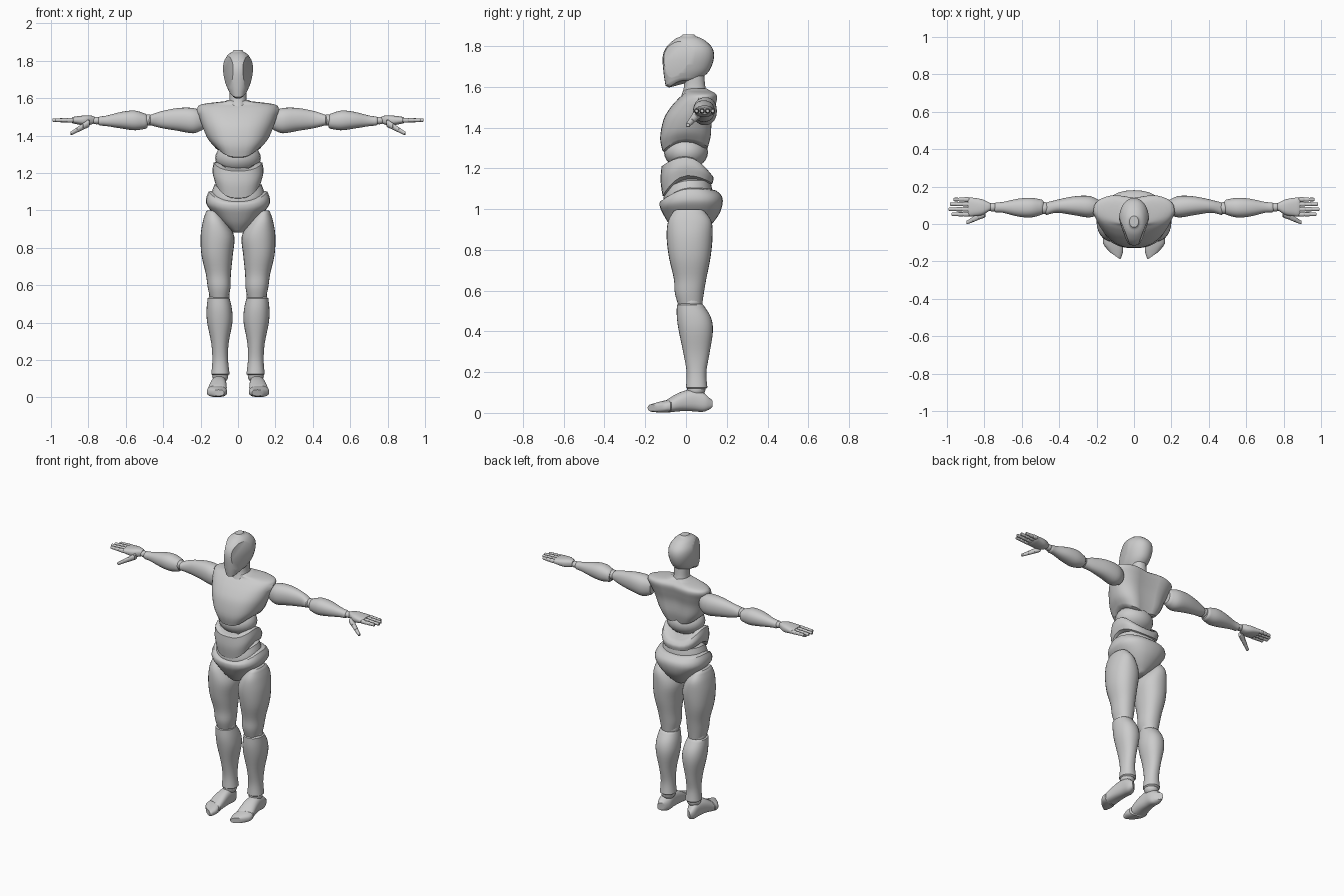
import bpy
import bmesh
import math
from mathutils import Vector

default_cube = bpy.data.objects.get("Cube")
if default_cube:
    bpy.data.objects.remove(default_cube)

grey = bpy.data.materials.new("light_grey")
grey.use_nodes = True
grey.diffuse_color = (0.6, 0.6, 0.6, 1)
grey.node_tree.nodes["Principled BSDF"].inputs["Base Color"].default_value = grey.diffuse_color

SIDES = 28
STEPS = 4
parts = []


def finish(name, bm):
    bmesh.ops.recalc_face_normals(bm, faces=bm.faces)
    mesh = bpy.data.meshes.new(name)
    bm.to_mesh(mesh)
    bm.free()
    mesh.materials.append(grey)
    obj = bpy.data.objects.new(name, mesh)
    bpy.context.collection.objects.link(obj)
    parts.append(obj)


def spline(rings):
    """Smoothly interpolate the given section rings."""
    rings = [Vector(tuple(r) + (0,) * (7 - len(r))) for r in rings]
    out = []
    for i in range(len(rings) - 1):
        b, c = rings[i], rings[i + 1]
        a = rings[i - 1] if i else b
        d = rings[i + 2] if i + 2 < len(rings) else c
        for k in range(STEPS):
            t = k / STEPS
            out.append(b + ((c - a) + ((a * 2 - b * 5 + c * 4 - d)
                       + (b * 3 - a - c * 3 + d) * t) * t) * (t / 2))
    return out + [rings[-1]]


def rounded(ring, offset):
    """Smaller copy of an end ring, pushed outward for a soft rim."""
    t, u0, u1, v0, v1, df, db = ring
    du, dv = (u1 - u0) * 0.1, (v1 - v0) * 0.1
    return Vector((t + offset, u0 + du, u1 - du, v0 + dv, v1 - dv, df, db))


def loft(name, axis, rings, power=2.2, taper=0, rim=0.008, side=1, slant=0, cuts=(), groove=0):
    """Ring: position, u min, u max, v min, v max, drop at front, drop at back."""
    rings = spline(rings)
    sign = 1 if rings[-1][0] > rings[0][0] else -1
    rings = [rounded(rings[0], -sign * rim)] + rings + [rounded(rings[-1], sign * rim)]
    bm = bmesh.new()
    loops = []
    for t, u0, u1, v0, v1, df, db in rings:
        loop = []
        for i in range(SIDES):
            a = math.tau * i / SIDES
            c, s = math.cos(a), math.sin(a)
            p = math.copysign(abs(c) ** (2 / power), c)
            q = math.copysign(abs(s) ** (2 / power), s)
            u = (u0 + u1) / 2 + p * (u1 - u0) / 2 * (1 + taper * min(q, 0))
            v = (v0 + v1) / 2 + q * (v1 - v0) / 2
            if q > 0:
                v -= groove * q * max(0, 1 - abs(p) * 2)
            w = t - (df if s < 0 else db) * abs(s) ** 1.5 + slant * p
            co = {"x": (w, u, v), "y": (u, w, v), "z": (u, v, w)}[axis]
            loop.append(bm.verts.new((co[0] * side, co[1], co[2])))
        loops.append(loop)
    for lo, hi in zip(loops, loops[1:]):
        for i in range(SIDES):
            j = (i + 1) % SIDES
            bm.faces.new((lo[i], lo[j], hi[j], hi[i]))
    bm.faces.new(loops[0])
    bm.faces.new(loops[-1])
    # flat facets sliced off the form
    for point, normal in cuts:
        geom = bm.verts[:] + bm.edges[:] + bm.faces[:]
        cut = bmesh.ops.bisect_plane(bm, geom=geom, plane_co=point, plane_no=normal, clear_outer=True)
        edges = [e for e in cut["geom_cut"] if isinstance(e, bmesh.types.BMEdge)]
        bmesh.ops.holes_fill(bm, edges=edges, sides=0)
    finish(name, bm)


def ball(name, centre, size, side=1):
    bm = bmesh.new()
    bmesh.ops.create_uvsphere(bm, u_segments=24, v_segments=14, radius=1)
    for v in bm.verts:
        v.co = [c + k * s for c, k, s in zip(centre, v.co, size)]
        v.co.x *= side
    finish(name, bm)


# Head with two flat cheek facets
def centred(*rows):
    return [(r[0], -r[1]) + r[1:] for r in rows]


loft("head", "z", centred((1.64, .05, -.1, .075, .035), (1.68, .067, -.109, .115, .02),
     (1.74, .08, -.115, .137), (1.79, .077, -.1, .13), (1.83, .055, -.06, .09),
     (1.848, .03, -.025, .05)), cuts=[((s * .077, .015, 1.72), (s * .93, -.37, .06)) for s in (1, -1)])
loft("neck", "z", centred((1.55, .055, -.025, .11), (1.6, .045, -.01, .095), (1.66, .045, -.01, .09)))

# Torso
loft("chest", "z", centred((1.34, .125, -.115, .115, .055, .04), (1.38, .16, -.127, .13, .03, .02),
     (1.44, .187, -.11, .135), (1.5, .207, -.075, .15), (1.545, .218, -.035, .16),
     (1.568, .19, -.01, .15), (1.583, .07, -.01, .12)), power=2.8, taper=.2, groove=.02)
ball("upper_waist_ball", (0, 0, 1.28), (.122, .108, .085))
loft("abdomen", "z", centred((1.165, .127, -.115, .13, .1, .04), (1.21, .137, -.125, .135, .07, .055),
     (1.255, .13, -.12, .12, .045, .08)), power=2.6)
loft("lower_waist", "z", centred((1.0, .13, -.1, .13), (1.08, .143, -.11, .13, .03), (1.14, .125, -.1, .12, .04)))
loft("pelvis", "z", centred((.89, .035, -.05, .09), (.93, .085, -.085, .13), (.98, .13, -.115, .165),
     (1.03, .167, -.128, .18, .02), (1.065, .17, -.128, .175, .03), (1.1, .157, -.115, .15, .055, .01)),
     power=2.4)

for side, label in ((1, "left_"), (-1, "right_")):
    # Legs
    loft(label + "thigh", "z", [(.535, .05, .15, -.04, .08), (.59, .04, .162, -.055, .088),
         (.66, .038, .172, -.06, .1), (.76, .028, .195, -.083, .12), (.86, .02, .2, -.095, .13),
         (.94, .06, .188, -.088, .125), (.99, .1, .172, -.06, .09)], side=side)
    ball(label + "knee", (.1, .025, .54), (.055, .055, .045), side)
    loft(label + "shin", "z", [(.125, .045, .143, 0, .105), (.2, .053, .137, .003, .1),
         (.29, .05, .143, -.012, .115), (.4, .03, .165, -.035, .132), (.47, .032, .168, -.045, .122),
         (.53, .045, .162, -.045, .085)], side=side)
    ball(label + "ankle", (.095, .05, .115), (.043, .045, .04), side)
    loft(label + "foot", "y", [(.108, .075, .125, .015, .075), (.08, .063, .137, .005, .1),
         (.03, .062, .142, .008, .115), (-.03, .06, .152, .008, .1), (-.085, .062, .163, .002, .068)],
         power=2.5, side=side, slant=.015)
    loft(label + "toes", "y", [(-.095, .06, .166, .002, .062), (-.125, .058, .165, .002, .055),
         (-.16, .068, .14, .004, .045)], power=2.6, side=side, slant=.02)

    # Arms
    loft(label + "upper_arm", "x", [(.19, .05, .13, 1.43, 1.53), (.24, .035, .15, 1.412, 1.547),
         (.32, .047, .148, 1.425, 1.547), (.41, .06, .13, 1.44, 1.53), (.468, .048, .115, 1.455, 1.51)],
         side=side)
    ball(label + "elbow", (.48, .085, 1.483), (.035, .032, .03), side)
    loft(label + "forearm", "x", [(.492, .05, .13, 1.437, 1.515), (.55, .035, .14, 1.428, 1.533),
         (.62, .04, .135, 1.437, 1.527), (.7, .06, .118, 1.45, 1.507), (.738, .062, .115, 1.453, 1.502)],
         side=side)
    ball(label + "wrist", (.755, .09, 1.48), (.03, .023, .02), side)

    # Hands
    loft(label + "palm", "x", [(.775, .07, .115, 1.462, 1.505), (.815, .047, .133, 1.453, 1.508),
         (.88, .04, .143, 1.464, 1.5)], power=2.6, side=side)
    for finger, y, length in (("index", .052, .092), ("middle", .079, .108),
                              ("ring", .106, .102), ("little", .131, .083)):
        for k in range(3):
            start, r = .885 + k * length / 3, .0125 - .0015 * k
            stop = start + length / 3 - .008
            loft(f"{label}{finger}_finger_{k + 1}", "x",
                 [(x, y - r, y + r, 1.482 - r, 1.482 + r) for x in (start, stop)], rim=.006, side=side)
    for k in range(3):
        rows = []
        for f in (k / 3, (k + .5) / 3, (k + .85) / 3):
            y, z, r = .055 - .048 * f, 1.465 - .055 * f, .021 - .011 * f
            rows.append((.8 + .095 * f, y - r, y + r, z - r, z + r))
        loft(f"{label}thumb_{k + 1}", "x", rows, rim=.005, side=side)

# Smooth shading with sharp rims kept
bpy.ops.object.select_all(action="DESELECT")
for obj in parts:
    obj.select_set(True)
bpy.context.view_layer.objects.active = parts[0]
bpy.ops.object.shade_smooth_by_angle(angle=math.radians(35))
